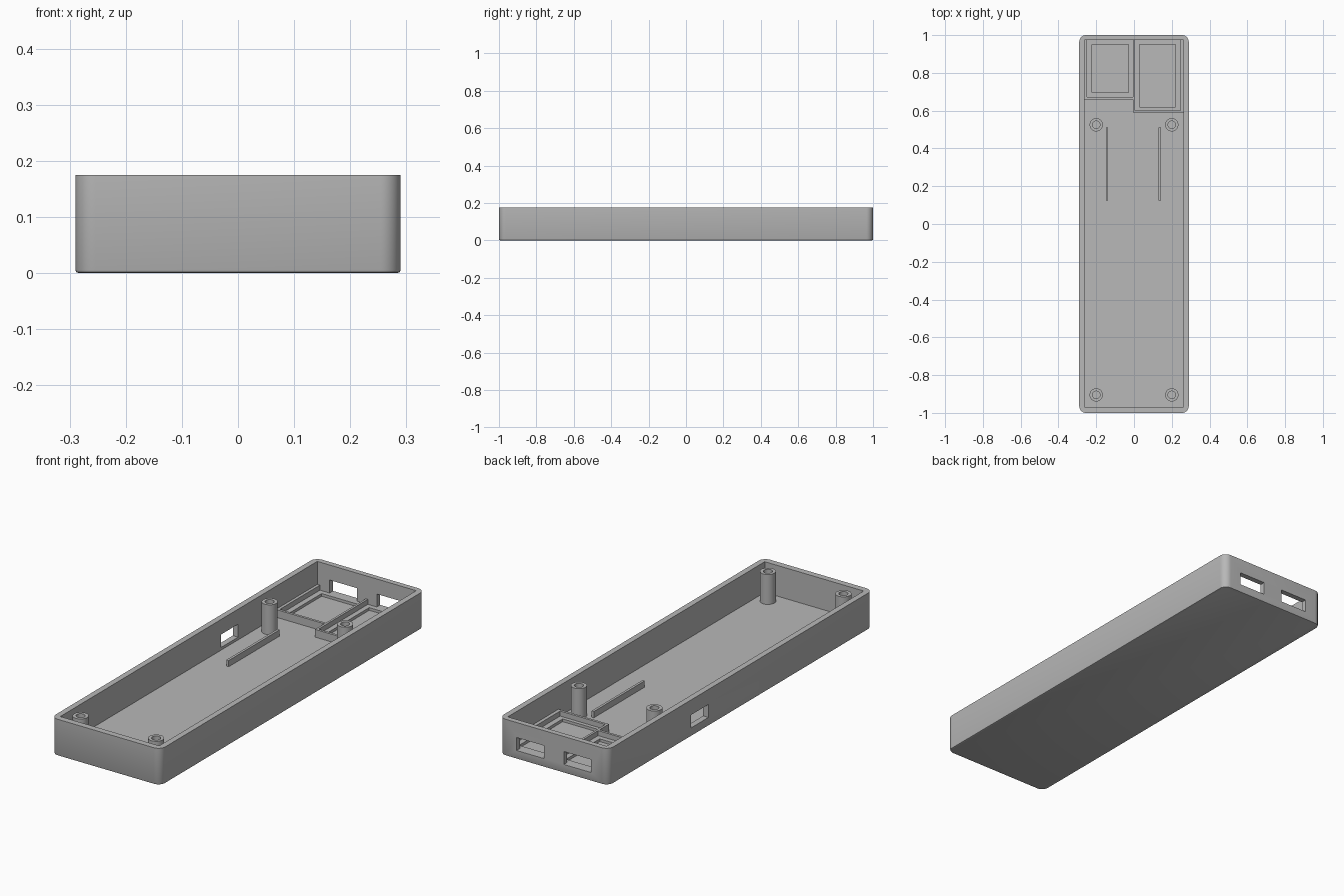
import bpy, bmesh, math
from mathutils import Vector

if "Cube" in bpy.data.objects:
    bpy.data.objects.remove(bpy.data.objects["Cube"], do_unlink=True)

grey = bpy.data.materials.new("plain grey plastic")
grey.use_nodes = True
colour = (0.48, 0.48, 0.48, 1)
grey.diffuse_color = colour
grey.node_tree.nodes["Principled BSDF"].inputs["Base Color"].default_value = colour

HALF_X, HEIGHT, FLOOR = 0.29, 0.175, 0.028
IN_X, IN_FRONT, IN_BACK = 0.262, -0.97, 0.974
PORT_LOW, PORT_HIGH = 0.041, 0.103
FRAME_TOP = 0.065


def make_object(name, bm):
    bmesh.ops.recalc_face_normals(bm, faces=bm.faces)
    mesh = bpy.data.meshes.new(name)
    bm.to_mesh(mesh)
    bm.free()
    mesh.materials.append(grey)
    obj = bpy.data.objects.new(name, mesh)
    bpy.context.collection.objects.link(obj)
    return obj


def add_box(bm, xs, ys, zs):
    verts = bmesh.ops.create_cube(bm, size=1)["verts"]
    for v in verts:
        v.co = Vector((xs[v.co.x > 0], ys[v.co.y > 0], zs[v.co.z > 0]))


def box(name, *ranges):
    bm = bmesh.new()
    add_box(bm, *ranges)
    return make_object(name, bm)


def smooth(obj):
    bpy.ops.object.select_all(action="DESELECT")
    obj.select_set(True)
    bpy.context.view_layer.objects.active = obj
    bpy.ops.object.shade_smooth_by_angle(angle=math.radians(30))


def cut(target, cutter):
    cutter.hide_render = True
    mod = target.modifiers.new("cut", "BOOLEAN")
    mod.operation, mod.solver, mod.object = "DIFFERENCE", "EXACT", cutter
    bpy.context.view_layer.objects.active = target
    bpy.ops.object.modifier_apply(modifier=mod.name)
    bpy.data.objects.remove(cutter, do_unlink=True)


# Outer shell: rounded upright corners, slightly eased bottom edge
bm = bmesh.new()
add_box(bm, (-HALF_X, HALF_X), (-1, 1), (0, HEIGHT))
upright = [e for e in bm.edges if abs(e.verts[0].co.z - e.verts[1].co.z) > 0.1]
bmesh.ops.bevel(bm, geom=upright, offset=0.036, segments=10, profile=0.5, affect="EDGES")
bottom = [e for e in bm.edges if all(v.co.z < 0.001 for v in e.verts)]
bmesh.ops.bevel(bm, geom=bottom, offset=0.006, segments=2, profile=0.5, affect="EDGES")
case = make_object("case_shell", bm)

# Open cavity, two rear ports and one side port
cut(case, box("cavity_cutter", (-IN_X, IN_X), (IN_FRONT, IN_BACK), (FLOOR, 0.3)))
for x in (-0.125, 0.125):
    cut(case, box("rear_port_cutter", (x - 0.072, x + 0.072), (0.95, 1.05), (PORT_LOW, PORT_HIGH)))
cut(case, box("side_port_cutter", (-0.35, -0.255), (0.245, 0.375), (PORT_LOW, PORT_HIGH)))
smooth(case)


# Hollow screw posts
def post(name, x, y, radius=0.035, bore=0.02, top=0.171):
    bm = bmesh.new()
    base = FLOOR - 0.005
    profile = [(radius, base), (radius, top), (bore, top), (bore, FLOOR + 0.01), (0, FLOOR + 0.01)]
    verts = [bm.verts.new((r, 0, z)) for r, z in profile]
    edges = [bm.edges.new(pair) for pair in zip(verts, verts[1:])]
    bmesh.ops.spin(bm, geom=verts + edges, cent=(0, 0, 0), axis=(0, 0, 1),
                   angle=math.tau, steps=32, use_merge=False)
    bmesh.ops.remove_doubles(bm, verts=bm.verts, dist=0.0001)
    obj = make_object(name, bm)
    obj.location = (x, y, 0)
    smooth(obj)


for end, y in (("front", -0.905), ("back", 0.525)):
    for side, x in (("right", -0.2), ("left", 0.2)):
        post(f"{end}_{side}_screw_post", x, y)

# Long guide ribs on the floor
for side, x in (("right", -0.143), ("left", 0.137)):
    box(f"{side}_guide_rib", (x - 0.006, x + 0.006), (0.125, 0.51), (FLOOR - 0.005, 0.058))


# Board bays: outer fence with a lower support ledge inside
def bay(name, x0, x1, front, ledge_front):
    wall, ledge = 0.012, 0.026
    low = FLOOR - 0.005
    inner = front + wall
    box(name + "_front_fence", (x0, x1), (front, inner), (low, FRAME_TOP))
    bm = bmesh.new()
    zs = (low, PORT_LOW)
    add_box(bm, (x0, x0 + ledge), (inner, IN_BACK), zs)
    add_box(bm, (x1 - ledge, x1), (inner, IN_BACK), zs)
    add_box(bm, (x0 + ledge, x1 - ledge), (inner, ledge_front), zs)
    add_box(bm, (x0 + ledge, x1 - ledge), (0.95, IN_BACK), zs)
    make_object(name + "_ledge", bm)


bay("right_bay", -0.248, -0.004, 0.66, 0.695)
bay("left_bay", 0.004, 0.245, 0.59, 0.62)

# Fences along the case walls and the divider between the bays
fences = (("right_side_fence", -0.264, -0.248, 0.66),
          ("left_side_fence", 0.245, 0.264, 0.59),
          ("bay_divider", -0.005, 0.006, 0.59))
for name, x0, x1, front in fences:
    box(name, (x0, x1), (front, IN_BACK + 0.002), (FLOOR - 0.005, FRAME_TOP))
